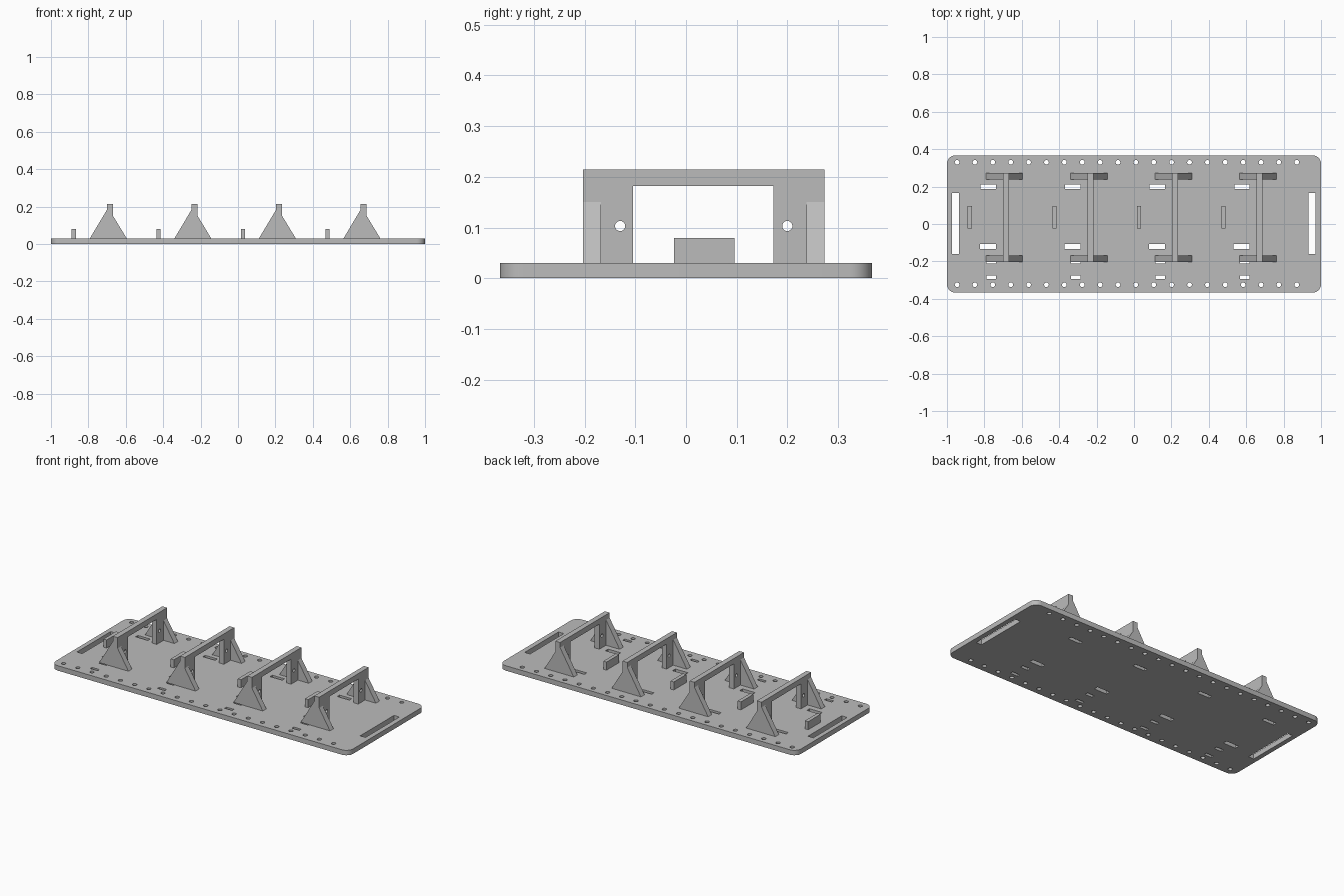
import bpy, bmesh, math
from mathutils import Matrix

cube = bpy.data.objects.get("Cube")
if cube:
    bpy.data.objects.remove(cube, do_unlink=True)

grey = bpy.data.materials.new("light_grey")
grey.use_nodes = True
colour = (0.5, 0.5, 0.5, 1)
grey.diffuse_color = colour
grey.node_tree.nodes["Principled BSDF"].inputs["Base Color"].default_value = colour

# Axes that a flat profile is drawn in, and the one it is thickened along
XY = Matrix.Identity(3)
YZ = Matrix(((0, 0, 1), (1, 0, 0), (0, 1, 0)))
XZ = Matrix(((1, 0, 0), (0, 0, 1), (0, 1, 0)))


def rect(u0, u1, v0, v1):
    return [(u0, v0), (u1, v0), (u1, v1), (u0, v1)]


def circle(u, v, r, n=20):
    return [(u + r * math.cos(2 * math.pi * i / n), v + r * math.sin(2 * math.pi * i / n))
            for i in range(n)]


def rounded_rect(hx, hy, r, n=8):
    pts = []
    for k, (sx, sy) in enumerate([(1, 1), (-1, 1), (-1, -1), (1, -1)]):
        for i in range(n + 1):
            a = math.pi / 2 * (k + i / n)
            pts.append((sx * (hx - r) + r * math.cos(a), sy * (hy - r) + r * math.sin(a)))
    return pts


def panel(name, loops, w0, w1, axes):
    """Thicken an outline (first loop) with holes (other loops) from w0 to w1."""
    curve = bpy.data.curves.new(name, "CURVE")
    curve.dimensions = "2D"
    curve.fill_mode = "BOTH"
    curve.extrude = (w1 - w0) / 2
    for loop in loops:
        spline = curve.splines.new("POLY")
        spline.points.add(len(loop) - 1)
        for point, (u, v) in zip(spline.points, loop):
            point.co = (u, v, 0, 1)
        spline.use_cyclic_u = True
    obj = bpy.data.objects.new(name, curve)
    bpy.context.collection.objects.link(obj)
    bpy.ops.object.select_all(action="DESELECT")
    obj.select_set(True)
    bpy.context.view_layer.objects.active = obj
    bpy.ops.object.convert(target="MESH")
    obj = bpy.context.object
    obj.name = name
    mesh = obj.data
    bm = bmesh.new()
    bm.from_mesh(mesh)
    bmesh.ops.remove_doubles(bm, verts=bm.verts, dist=1e-5)
    bmesh.ops.translate(bm, verts=bm.verts, vec=(0, 0, (w0 + w1) / 2))
    bmesh.ops.transform(bm, verts=bm.verts, matrix=axes.to_4x4())
    bmesh.ops.recalc_face_normals(bm, faces=bm.faces)
    bm.to_mesh(mesh)
    bm.free()
    mesh.materials.clear()
    mesh.materials.append(grey)
    bpy.ops.object.shade_smooth_by_angle(angle=math.radians(30))
    return obj


FLOOR = 0.03
stations = [-0.684 + 0.452 * i for i in range(4)]

# Base plate with end slots, mounting holes and strap slots
plate = [rounded_rect(1, 0.367, 0.045)]
plate += [rect(-0.972, -0.936, -0.16, 0.165), rect(0.934, 0.97, -0.16, 0.165)]
for i in range(20):
    for y in (-0.325, 0.33):
        plate.append(circle(-0.946 + 0.0956 * i, y, 0.0125))
for x in stations:
    plate.append(rect(x - 0.136, x - 0.054, 0.188, 0.21))
    plate.append(rect(x - 0.139, x - 0.054, -0.134, -0.108))
    plate.append(rect(x - 0.104, x - 0.054, -0.21, -0.19))
    plate.append(rect(x - 0.104, x - 0.054, -0.294, -0.276))
panel("base_plate", plate, 0, FLOOR, XY)

for i, x in enumerate(stations, 1):
    left, right = x - 0.016, x + 0.016
    # Arch frame with a hole in each leg
    arch = [(-0.203, FLOOR), (-0.105, FLOOR), (-0.105, 0.182), (0.173, 0.182),
            (0.173, FLOOR), (0.273, FLOOR), (0.273, 0.215), (-0.203, 0.215)]
    panel(f"arch_frame_{i}", [arch, circle(-0.13, 0.103, 0.01), circle(0.2, 0.103, 0.01)],
          left, right, YZ)
    # Sloping gussets on both sides of each leg
    for place, y0, y1 in (("front", -0.203, -0.168), ("rear", 0.238, 0.273)):
        panel(f"{place}_gusset_right_{i}",
              [[(left, FLOOR), (left, 0.184), (left - 0.092, FLOOR)]], y0, y1, XZ)
        panel(f"{place}_gusset_left_{i}",
              [[(right, FLOOR), (right + 0.073, FLOOR), (right, 0.15)]], y0, y1, XZ)
    # Low stop block
    panel(f"stop_block_{i}", [rect(-0.024, 0.096, FLOOR, 0.079)], x - 0.205, x - 0.183, YZ)
